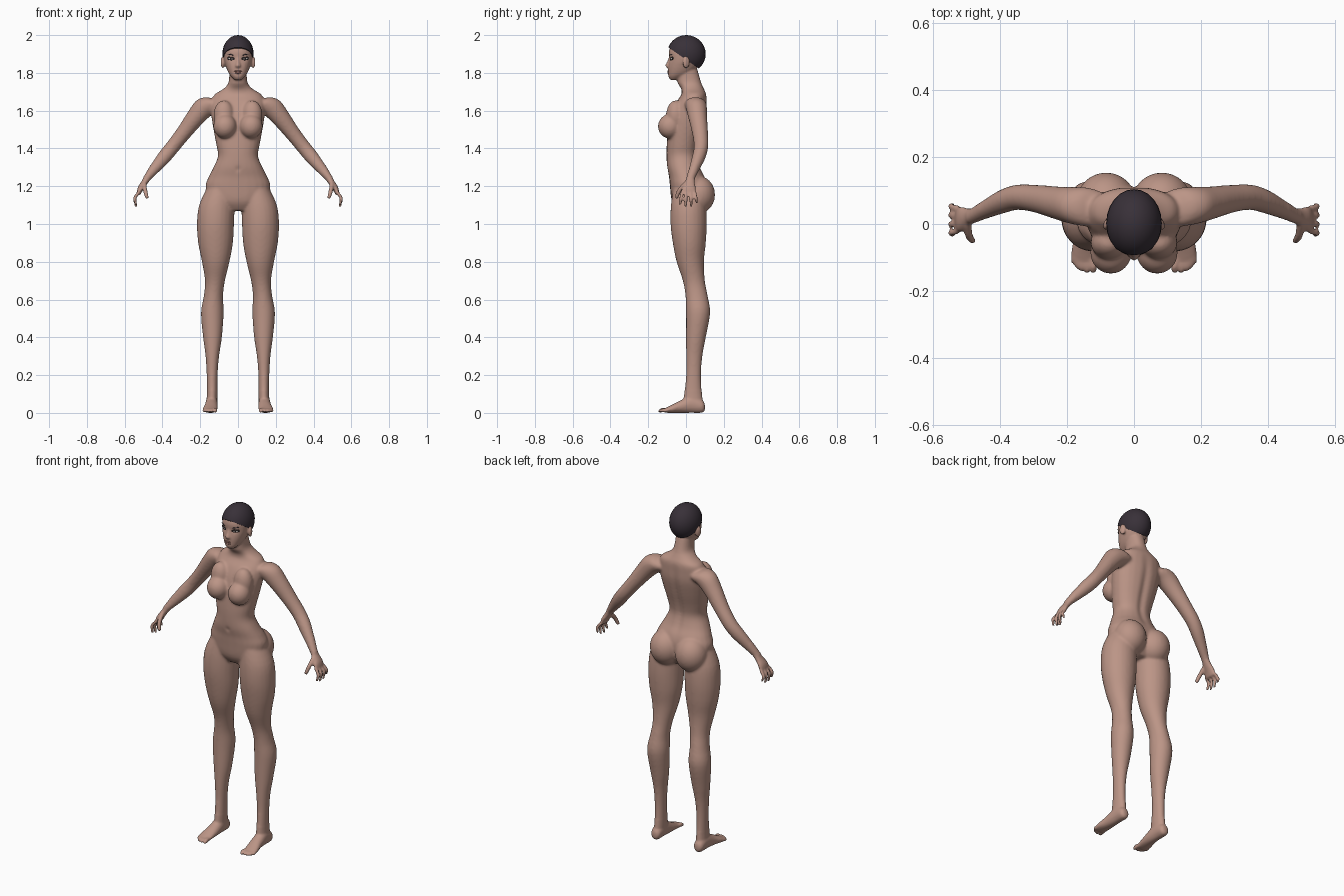
import bpy, bmesh, math
from mathutils import Vector, Matrix
from mathutils.bvhtree import BVHTree

cube = bpy.data.objects.get("Cube")
if cube:
    bpy.data.objects.remove(cube)


def material(name, rgb):
    m = bpy.data.materials.new(name)
    m.use_nodes = True
    m.diffuse_color = (*rgb, 1)
    m.node_tree.nodes["Principled BSDF"].inputs["Base Color"].default_value = (*rgb, 1)
    return m


SKIN = material("skin", (0.50, 0.30, 0.24))
HAIR = material("dark hair", (0.04, 0.03, 0.04))
LINER = material("eye liner", (0.02, 0.015, 0.015))
WHITE = material("eye white", (0.6, 0.56, 0.54))
LIP = material("lip", (0.36, 0.18, 0.15))
X, Y, Z = Vector((1, 0, 0)), Vector((0, 1, 0)), Vector((0, 0, 1))


def finish(name, bm, mat):
    bmesh.ops.recalc_face_normals(bm, faces=bm.faces)
    for f in bm.faces:
        f.smooth = True
    me = bpy.data.meshes.new(name)
    bm.to_mesh(me)
    bm.free()
    me.materials.append(mat)
    ob = bpy.data.objects.new(name, me)
    bpy.context.collection.objects.link(ob)
    return ob


def spline(pts, steps):
    # Catmull-Rom through stations of any dimension
    out = []
    for i in range(len(pts) - 1):
        a, b, c, d = (pts[max(0, min(len(pts) - 1, i + k))] for k in (-1, 0, 1, 2))
        for j in range(steps):
            t = j / steps
            out.append([q + t / 2 * (r - p + t * (2 * p - 5 * q + 4 * r - s + t * (3 * (q - r) + s - p)))
                        for p, q, r, s in zip(a, b, c, d)])
    return out + [list(pts[-1])]


def tube(bm, stations, u, v, side=1, square=1.0, n=24, steps=4):
    # Loft ellipses (x, y, z, radius along u, radius along v)
    rings = []
    for x, y, z, a, b in spline(stations, steps):
        ring = []
        for k in range(n):
            c, s = math.cos(math.tau * k / n), math.sin(math.tau * k / n)
            c, s = (math.copysign(abs(w) ** square, w) for w in (c, s))
            p = Vector((x, y, z)) + u * c * max(a, .002) + v * s * max(b, .002)
            ring.append(bm.verts.new((p.x * side, p.y, p.z)))
        rings.append(ring)
    for r, q in zip(rings, rings[1:]):
        for k in range(n):
            bm.faces.new((r[k], r[k - 1], q[k - 1], q[k]))
    bm.faces.new(rings[0])
    bm.faces.new(rings[-1])


def upright(rows):
    # (z, centre x, half width, front y, back y) to stations
    return [(cx, (f + b) / 2, z, rx, (b - f) / 2) for z, cx, rx, f, b in rows]


def ball(bm, centre, radii, rot=Matrix()):
    m = Matrix.Translation(centre) @ rot @ Matrix.Diagonal((*radii, 1))
    bmesh.ops.create_uvsphere(bm, u_segments=24, v_segments=16, radius=1, matrix=m)


def digit(bm, pts, r, side):
    # Finger, thumb or toe with a rounded tip
    a, b, c = (Vector(p) for p in pts)
    d = (c - a).normalized()
    u = d.cross(X if abs(d.z) > abs(d.y) else Z).normalized()
    rows = [(a, 1), (b, .95), (c, .8), (c + d * r * .6, .4)]
    tube(bm, [(*p, r * k, r * k) for p, k in rows], u, d.cross(u), side, n=12, steps=3)


body = bmesh.new()
# Ears, chest and seat
for s in (1, -1):
    ball(body, (s * .081, .0, 1.855), (.01, .019, .032), Matrix.Rotation(s * .3, 4, 'Z'))
    ball(body, (s * .069, -.085, 1.517), (.062, .064, .065))
    ball(body, (s * .075, -.055, 1.575), (.055, .05, .08))
    ball(body, (s * .083, .065, 1.155), (.09, .089, .1))
# Torso and neck
tube(body, upright([
    (1.07, 0, .08, -.045, .07), (1.12, 0, .15, -.075, .10), (1.2, 0, .172, -.085, .11),
    (1.25, 0, .155, -.09, .1), (1.3, 0, .13, -.1, .075), (1.36, 0, .106, -.103, .06),
    (1.42, 0, .115, -.102, .068), (1.5, 0, .13, -.095, .09), (1.58, 0, .142, -.08, .108),
    (1.64, 0, .142, -.055, .11), (1.685, 0, .125, -.025, .108), (1.715, 0, .078, -.025, .095),
    (1.75, 0, .05, -.045, .08), (1.82, 0, .046, -.05, .06)]), X, Y, square=.9)
# Head
tube(body, upright([
    (1.763, 0, .018, -.083, -.045), (1.78, 0, .036, -.093, -.01), (1.80, 0, .05, -.095, .03),
    (1.83, 0, .063, -.095, .06), (1.87, 0, .074, -.09, .08), (1.92, 0, .075, -.089, .09),
    (1.96, 0, .056, -.065, .072), (1.985, 0, .02, -.02, .03)]), X, Y, square=.87)
# Nose
tube(body, [(0, -.084, 1.885, .007, .006), (0, -.09, 1.86, .008, .01),
            (0, -.097, 1.838, .014, .013), (0, -.092, 1.828, .009, .008)], X, Y)

for s in (1, -1):
    # Leg
    tube(body, upright([
        (1.2, .09, .07, -.065, .09), (1.1, .112, .094, -.08, .105), (1.0, .119, .098, -.082, .11),
        (.9, .119, .092, -.07, .105), (.8, .118, .073, -.05, .095), (.7, .122, .053, -.017, .1),
        (.62, .13, .051, -.003, .115), (.53, .136, .06, 0, .128), (.4, .135, .05, 0, .105),
        (.3, .136, .036, 0, .087), (.2, .137, .029, 0, .08), (.1, .137, .028, -.01, .085),
        (.03, .14, .03, -.02, .095)]), X, Y, s)
    # Foot and toes
    tube(body, [(.14, .1, .03, .012, .014), (.14, .085, .035, .028, .034), (.14, .03, .046, .032, .046),
                (.142, -.03, .033, .035, .033), (.148, -.08, .02, .039, .02),
                (.149, -.112, .013, .036, .012)], X, Z, s)
    for i, (x, y) in enumerate([(.121, -.139), (.14, -.142), (.156, -.137), (.169, -.128), (.18, -.115)]):
        digit(body, [(x + (.149 - x) * .2, -.09, .015), (x, y + .015, .015), (x, y, .01)],
              .0125 if i == 0 else .0095, s)
    # Arm
    tube(body, [(.1, .045, 1.635, .05, .045), (.135, .05, 1.635, .058, .055), (.18, .055, 1.615, .056, .057),
                (.225, .062, 1.565, .05, .05), (.29, .075, 1.48, .042, .041), (.345, .08, 1.41, .038, .038),
                (.39, .068, 1.355, .036, .037), (.44, .045, 1.295, .029, .029), (.48, .025, 1.245, .023, .02),
                (.49, .022, 1.232, .022, .018)],
         Y, Vector((.75, 0, .66)), s)
    # Palm, fingers and thumb
    tube(body, [(.475, .027, 1.25, .022, .019), (.495, .02, 1.22, .027, .017), (.515, .015, 1.19, .037, .016),
                (.525, .013, 1.165, .04, .012), (.528, .013, 1.157, .032, .007)],
         Y, Vector((.85, 0, .5)), s)
    for i, tip in enumerate((1.105, 1.095, 1.097, 1.115)):
        o = (i - 1.5) * .022
        digit(body, [(.524, .013 + o, 1.168), (.546, .013 + o * 1.2, 1.138), (.54, .013 + o * 1.35, tip)], .0095, s)
    digit(body, [(.497, 0, 1.215), (.492, -.035, 1.178), (.482, -.05, 1.142)], .0125, s)

# Fuse every part into one skin
raw = finish("body_parts", body, SKIN)
fuse = raw.modifiers.new("fuse", 'REMESH')
fuse.mode = 'VOXEL'
fuse.voxel_size = .006
raw.modifiers.new("even", 'SMOOTH').iterations = 3
fused = bpy.data.meshes.new_from_object(raw.evaluated_get(bpy.context.evaluated_depsgraph_get()))
bpy.data.objects.remove(raw)
skin = bmesh.new()
skin.from_mesh(fused)
bpy.data.meshes.remove(fused)

# Sculpt the spine groove, navel and eye sockets
for v in skin.verts:
    x, y, z = v.co
    if y > .03 and 1.2 < z < 1.7:
        v.co.y -= .01 * math.exp(-(x / .018) ** 2) * math.sin(math.pi * (z - 1.2) / .5)
    if y < -.05:
        v.co.y += .008 * math.exp(-(x / .009) ** 2 - ((z - 1.29) / .012) ** 2)
        v.co.y += .005 * math.exp(-((abs(x) - .034) / .018) ** 2 - ((z - 1.876) / .013) ** 2)
tree = BVHTree.FromBMesh(skin)
figure = finish("body", skin, SKIN)

# Soften the large forms more than hands, feet and face
soft = figure.vertex_groups.new(name="soft")
soft.add([v.index for v in figure.data.vertices if .12 < v.co.z < 1.74 and abs(v.co.x) < .46], 1, 'REPLACE')
soften = figure.modifiers.new("soften", 'SMOOTH')
soften.vertex_group = "soft"
soften.iterations = 12

# Close cropped hair, cut along a slanting hairline
hair = bmesh.new()
ball(hair, (0, .002, 1.9), (.083, .102, .1))
cut = bmesh.ops.bisect_plane(hair, geom=hair.verts[:] + hair.edges[:] + hair.faces[:],
                             plane_co=(0, -.09, 1.933), plane_no=(0, .7, 1), clear_inner=True)
edges = [e for e in cut["geom_cut"] if isinstance(e, bmesh.types.BMEdge)]
bmesh.ops.edgeloop_fill(hair, edges=edges)
cap = finish("hair", hair, HAIR)
bpy.context.view_layer.objects.active = cap
cap.select_set(True)
bpy.ops.object.shade_smooth_by_angle(angle=math.radians(40))


def on_face(name, x, z, radii, mat, tilt=0):
    # Thin lens lying on the face
    hit, n, _, _ = tree.ray_cast(Vector((x, -1, z)), Y)
    n = Vector((n.x, n.y, n.z * .3)).normalized()
    u = Z.cross(n).normalized()
    rot = Matrix((u, n.cross(u), n)).transposed().to_4x4() @ Matrix.Rotation(tilt, 4, 'Z')
    bm = bmesh.new()
    ball(bm, hit, radii, rot)
    finish(name, bm, mat)


# Eyes, brows and lips
for s, side in ((1, "left"), (-1, "right")):
    on_face(side + "_eye_liner", s * .038, 1.876, (.022, .011, .003), LINER, s * .12)
    on_face(side + "_eye_white", s * .038, 1.875, (.016, .006, .004), WHITE, s * .12)
    on_face(side + "_iris", s * .037, 1.875, (.007, .0065, .0048), LINER)
    on_face(side + "_brow", s * .04, 1.897, (.021, .0025, .002), HAIR, s * .15)
on_face("upper_lip", 0, 1.8085, (.02, .0045, .004), LIP)
on_face("lower_lip", 0, 1.8, (.017, .005, .0045), LIP)
